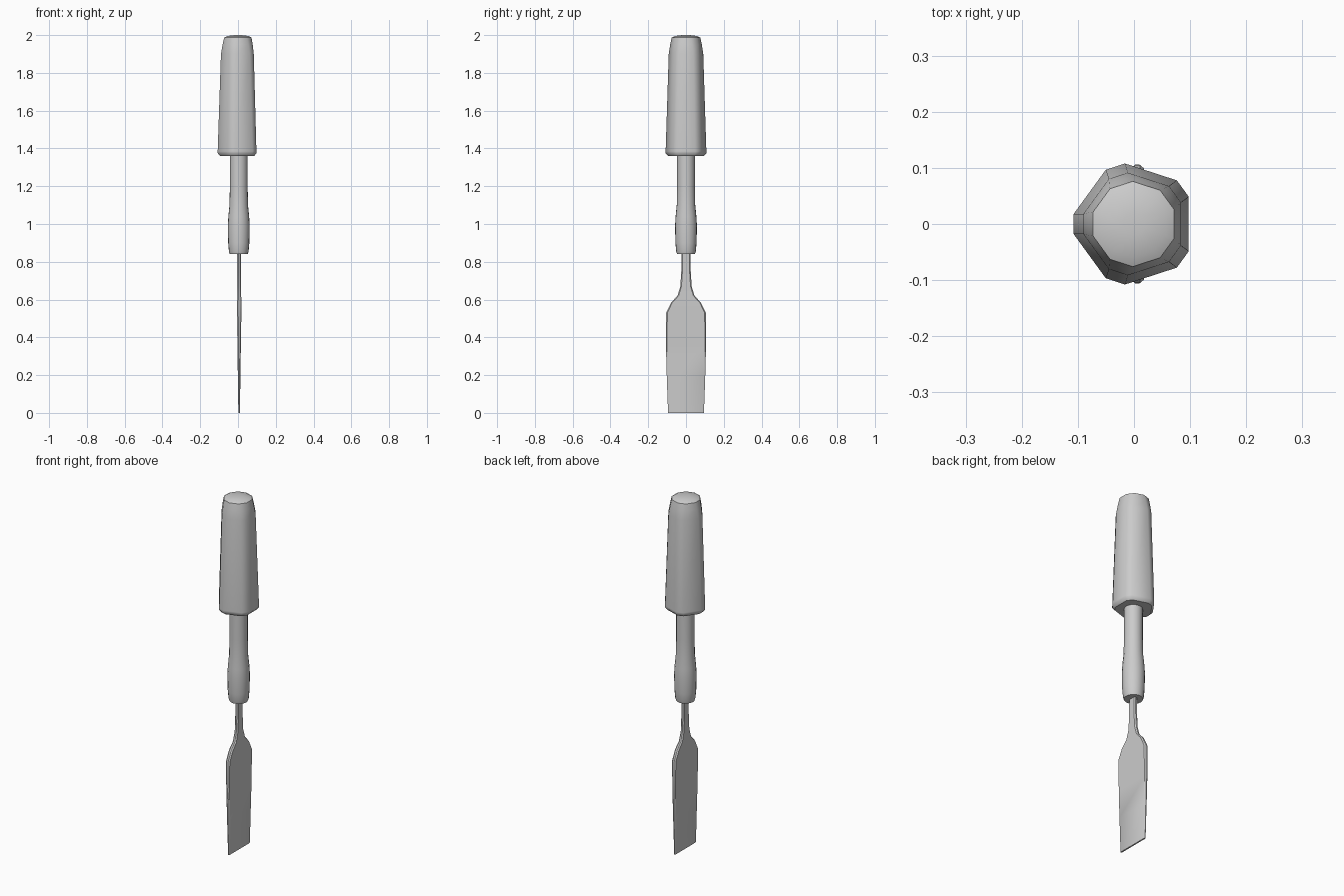
import bpy, bmesh, math

cube = bpy.data.objects.get("Cube")
if cube:
    bpy.data.objects.remove(cube, do_unlink=True)

grey = bpy.data.materials.new("plain grey")
grey.use_nodes = True
grey.diffuse_color = (0.6, 0.6, 0.6, 1)
grey.node_tree.nodes["Principled BSDF"].inputs["Base Color"].default_value = (0.6, 0.6, 0.6, 1)


def loft(name, rings, angle):
    """Skin a stack of closed rings and cap both ends."""
    bm = bmesh.new()
    loops = [[bm.verts.new(p) for p in ring] for ring in rings]
    n = len(loops[0])
    for a, b in zip(loops, loops[1:]):
        for i in range(n):
            j = (i + 1) % n
            bm.faces.new((a[i], a[j], b[j], b[i]))
    bm.faces.new(loops[0])
    bm.faces.new(loops[-1])
    bmesh.ops.recalc_face_normals(bm, faces=bm.faces)
    mesh = bpy.data.meshes.new(name)
    bm.to_mesh(mesh)
    bm.free()
    obj = bpy.data.objects.new(name, mesh)
    bpy.context.collection.objects.link(obj)
    mesh.materials.append(grey)
    bpy.ops.object.select_all(action='DESELECT')
    bpy.context.view_layer.objects.active = obj
    obj.select_set(True)
    bpy.ops.object.shade_smooth_by_angle(angle=math.radians(angle))
    return obj


# Handle: five-sided grip with cut corners, growing rounder at the top
def grip_ring(z, radius, roundness):
    ring = []
    for k in range(5):
        for side in (-1, 1):
            corner = math.radians(36 + 72 * k)
            a = corner + side * math.radians(9.5 + 8.5 * roundness)
            ring.append((radius * math.cos(a), radius * math.sin(a), z))
    return ring


grip = [(1.36, 0.096, 0), (1.375, 0.109, 0), (1.385, 0.109, 0), (1.9, 0.092, 0.2),
        (1.95, 0.084, 0.5), (1.987, 0.076, 0.8), (1.995, 0.06, 1), (2.0, 0.02, 1)]
loft("handle", [grip_ring(*g) for g in grip], 38)


# Ferrule: round neck with a swelling at its lower end
def round_ring(z, radius, sides=20):
    return [(0.004 + radius * math.cos(math.tau * i / sides),
             radius * math.sin(math.tau * i / sides), z) for i in range(sides)]


neck = [(0.842, 0.048), (0.855, 0.052), (0.9, 0.056), (0.99, 0.058), (1.04, 0.055),
        (1.1, 0.049), (1.2, 0.047), (1.37, 0.047)]
loft("ferrule", [round_ring(*r) for r in neck], 35)


# Blade: thin flat plate with softened side edges, narrowing into a tang
def blade_ring(z, half_width, half_thick):
    w, t = half_width, half_thick
    inner = w - 0.006
    profile = [(-t, -inner), (-t * 0.4, -w), (t * 0.4, -w), (t, -inner),
               (t, inner), (t * 0.4, w), (-t * 0.4, w), (-t, inner)]
    return [(0.006 + x, y, z) for x, y in profile]


blade = [(0.0, 0.095, 0.004), (0.2, 0.102, 0.007), (0.35, 0.106, 0.009), (0.53, 0.105, 0.012),
         (0.585, 0.078, 0.012), (0.62, 0.045, 0.011), (0.67, 0.03, 0.01),
         (0.75, 0.025, 0.01), (0.87, 0.023, 0.01)]
loft("blade", [blade_ring(*b) for b in blade], 30)
